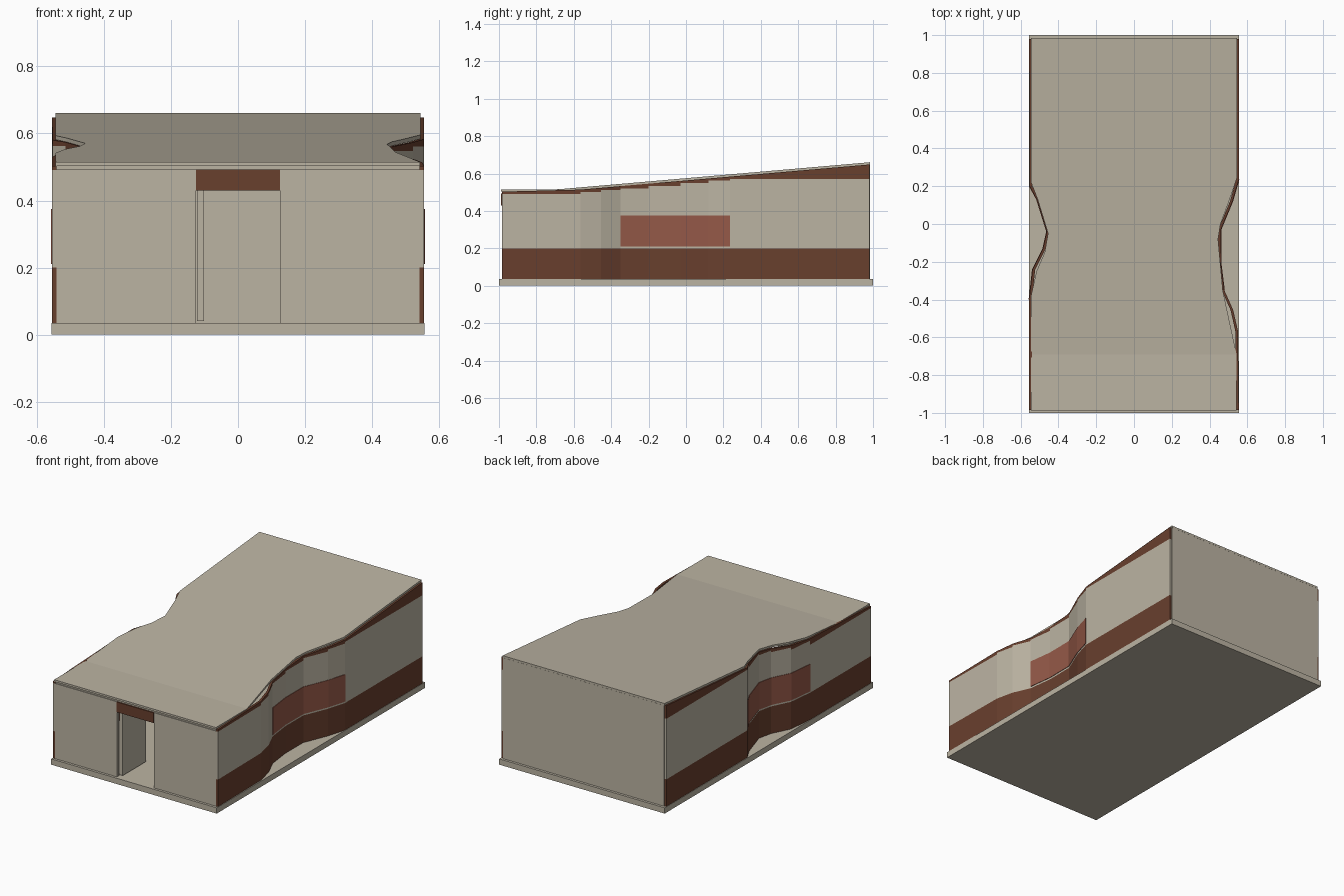
import bpy

if "Cube" in bpy.data.objects:
    bpy.data.objects.remove(bpy.data.objects["Cube"])


def material(name, rgb):
    m = bpy.data.materials.new(name)
    m.diffuse_color = (*rgb, 1)
    m.use_nodes = True
    m.node_tree.nodes["Principled BSDF"].inputs["Base Color"].default_value = m.diffuse_color
    return m


BEIGE = material("beige", (0.50, 0.455, 0.365))
BROWN = material("dark brown", (0.14, 0.05, 0.027))
RED = material("brick red", (0.30, 0.10, 0.065))


def make(name, verts, faces, mat):
    me = bpy.data.meshes.new(name)
    me.from_pydata(verts, [], faces)
    me.materials.append(mat)
    ob = bpy.data.objects.new(name, me)
    bpy.context.collection.objects.link(ob)
    # consistent outward normals
    import bmesh
    bm = bmesh.new()
    bm.from_mesh(me)
    bmesh.ops.recalc_face_normals(bm, faces=bm.faces)
    bm.to_mesh(me)
    bm.free()
    return ob


def strips(name, sections, mat):
    """Solid swept through four-cornered sections."""
    verts, faces = [], []
    for i, sec in enumerate(sections):
        verts += sec
        if i:
            a, b = 4 * (i - 1), 4 * i
            faces += [(a + k, a + (k + 1) % 4, b + (k + 1) % 4, b + k) for k in range(4)]
    n = len(verts)
    faces += [(0, 1, 2, 3), (n - 1, n - 2, n - 3, n - 4)]
    return make(name, verts, faces, mat)


def section(y, xa, xb, z0, z1):
    return [(xa, y, z0), (xb, y, z0), (xb, y, z1), (xa, y, z1)]


def box(name, x0, x1, y0, y1, z0, z1, mat):
    return strips(name, [section(y, x0, x1, z0, z1) for y in (y0, y1)], mat)


def under(y):
    """Height of the roof underside."""
    return 0.503 + max(0, y + 0.69) * 0.145 / 1.67


def interp(path, y):
    for (y0, x0), (y1, x1) in zip(path, path[1:]):
        if y <= y1:
            return x0 + (x1 - x0) * (y - y0) / (y1 - y0)
    return path[-1][1]


# floor slab
box("floor_slab", -0.557, 0.557, -1, 1, 0, 0.035, BEIGE)

# side walls: plan paths (y, x of the outer face)
RIGHT = [(-0.985, 0.555), (-0.565, 0.55), (-0.455, 0.525), (-0.35, 0.478), (-0.2, 0.459),
         (-0.03, 0.46), (0.12, 0.522), (0.235, 0.555), (0.98, 0.555)]
LEFT = [(-0.985, -0.555), (-0.4, -0.555), (-0.24, -0.537), (-0.13, -0.482), (-0.04, -0.462),
        (0.13, -0.515), (0.2, -0.553), (0.98, -0.555)]


def band(name, path, low, high, mat, grow=0.0):
    """Thin wall band; low and high give heights from (segment start, y)."""
    s = 1 if path[0][1] > 0 else -1
    for i, ((y0, x0), (y1, x1)) in enumerate(zip(path, path[1:])):
        strips(f"{name}_{i + 1}",
               [section(y, x + s * grow, x - s * 0.014, low(y0, y), high(y0, y))
                for y, x in ((y0, x0), (y1, x1))], mat)


for side, path, w0, w1 in (("right", RIGHT, -0.36, 0.24), ("left", LEFT, -0.41, 0.21)):
    band(f"{side}_lower_wall", path, lambda a, y: 0.035, lambda a, y: 0.2, BROWN)
    band(f"{side}_wall", path, lambda a, y: 0.2, lambda a, y: under(a) - 0.012, BEIGE)
    band(f"{side}_eave_band", path, lambda a, y: under(a) - 0.012, lambda a, y: under(y), BROWN)
    curve = [p for p in path if w0 < p[0] < w1]
    band(f"{side}_red_panel", curve, lambda a, y: 0.21, lambda a, y: 0.375, RED, 0.003)

# end walls
for name, x0, x1 in (("front_wall_left", -0.543, -0.125), ("front_wall_right", 0.125, 0.543)):
    box(name, x0, x1, -0.985, -0.965, 0.035, 0.492, BEIGE)
box("front_lintel", -0.125, 0.125, -0.988, -0.965, 0.43, 0.492, BROWN)
box("front_cornice", -0.543, 0.543, -0.98, -0.965, 0.492, 0.503, BEIGE)
box("open_door", -0.123, -0.102, -0.962, -0.74, 0.04, 0.43, BEIGE)
box("back_wall", -0.543, 0.543, 0.965, 0.985, 0.035, 0.648, BEIGE)

# roof: waisted sheet, flat at the front and rising to the back
ROOF_R = [(-0.988, 0.543), (-0.69, 0.543), (-0.35, 0.47), (-0.08, 0.445), (0.0, 0.458),
          (0.12, 0.503), (0.24, 0.544), (0.985, 0.544)]
ROOF_L = [(-0.988, -0.545), (-0.38, -0.545), (-0.25, -0.516), (-0.15, -0.473), (-0.05, -0.455),
          (0.13, -0.51), (0.22, -0.545), (0.985, -0.545)]
ys = sorted({p[0] for p in ROOF_R + ROOF_L})
strips("roof", [section(y, interp(ROOF_L, y), interp(ROOF_R, y), under(y), under(y) + 0.012)
                for y in ys], BEIGE)
